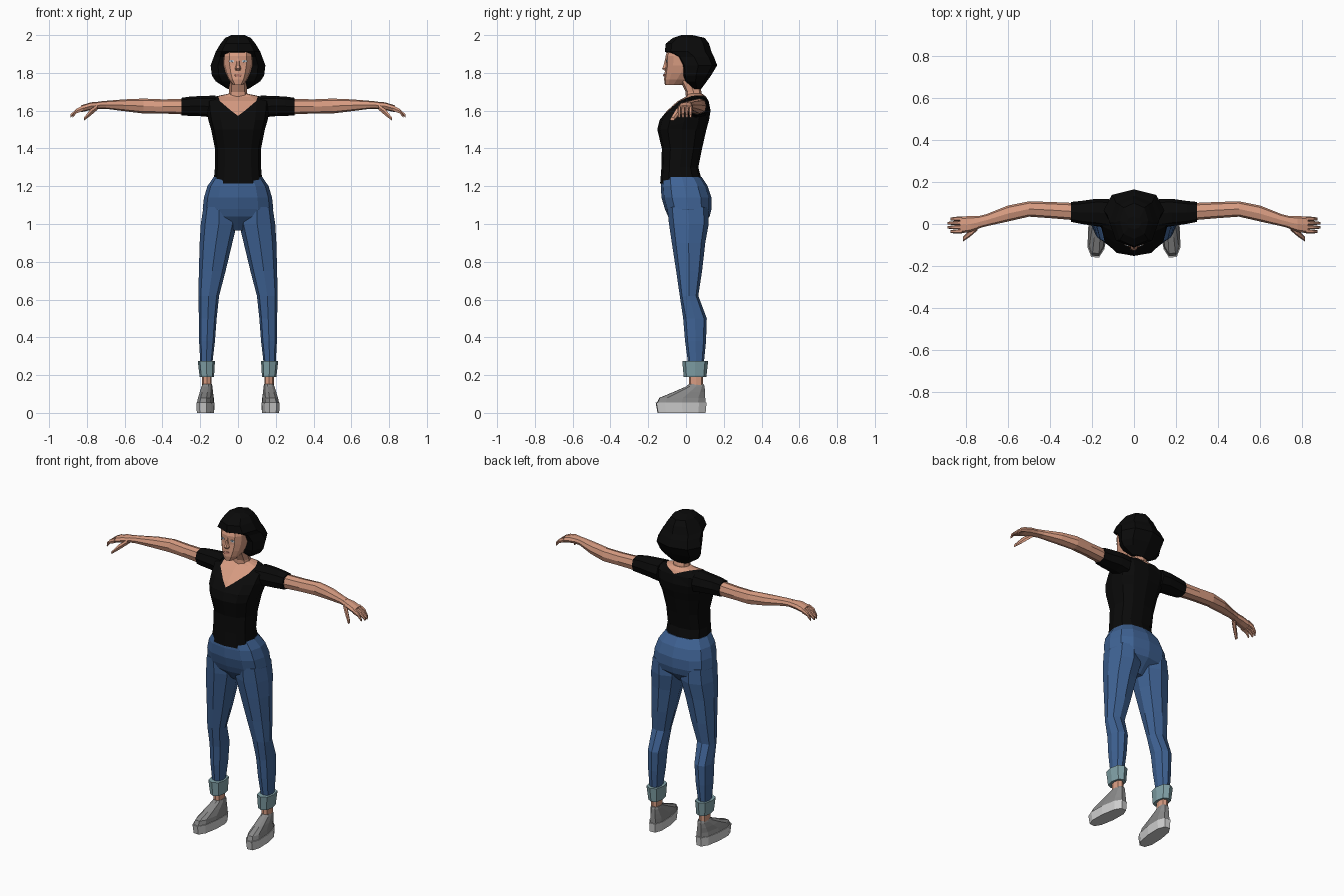
import bpy, bmesh, math
from mathutils import Vector, Matrix
from mathutils.bvhtree import BVHTree

default = bpy.data.objects.get("Cube")
if default:
    bpy.data.objects.remove(default, do_unlink=True)


def material(name, r, g, b):
    mat = bpy.data.materials.new(name)
    mat.use_nodes = True
    mat.diffuse_color = (r, g, b, 1)
    shader = mat.node_tree.nodes["Principled BSDF"]
    shader.inputs["Base Color"].default_value = (r, g, b, 1)
    shader.inputs["Roughness"].default_value = 0.9
    return mat


skin = material("skin", .68, .33, .22)
black = material("black", .003, .003, .003)
denim = material("denim", .05, .125, .30)
turn_up = material("pale_denim", .22, .36, .39)
shoe_grey = material("shoe_grey", .25, .25, .25)
sole_grey = material("sole_grey", .62, .62, .62)
lip = material("lip", .50, .20, .15)
eye_white = material("eye_white", .60, .65, .68)
iris = material("iris", .10, .16, .22)


def finish(name, bm, mats, mirror=False):
    """Turn a bmesh into a named object, optionally mirrored across x."""
    bmesh.ops.recalc_face_normals(bm, faces=bm.faces)
    mesh = bpy.data.meshes.new(name)
    bm.to_mesh(mesh)
    bm.free()
    for mat in mats:
        mesh.materials.append(mat)
    obj = bpy.data.objects.new(name, mesh)
    bpy.context.collection.objects.link(obj)
    if mirror:
        mod = obj.modifiers.new("Mirror", 'MIRROR')
        mod.use_mirror_merge = False
    return obj


def sym(t, half, front, back):
    return (t, -half, half, front, back)


def loft_mesh(rings, axis='z', sides=8, power=.8):
    """Skin rounded rings; each ring is (position, min a, max a, min b, max b)."""
    bm = bmesh.new()
    loops = []
    for t, a0, a1, b0, b1 in rings:
        loop = []
        for i in range(sides):
            ang = math.tau * i / sides
            c, s = math.cos(ang), math.sin(ang)
            a = (a0 + a1) / 2 + (a1 - a0) / 2 * math.copysign(abs(c) ** power, c)
            b = (b0 + b1) / 2 + (b1 - b0) / 2 * math.copysign(abs(s) ** power, s)
            loop.append(bm.verts.new((a, b, t) if axis == 'z' else (t, a, b)))
        loops.append(loop)
    for low, high in zip(loops, loops[1:]):
        for i in range(sides):
            j = (i + 1) % sides
            bm.faces.new((low[i], low[j], high[j], high[i]))
    bm.faces.new(loops[0][::-1])
    bm.faces.new(loops[-1])
    return bm


def loft(name, mat, rings, axis='z', sides=8, mirror=False, turn=0, power=.8):
    bm = loft_mesh(rings, axis, sides, power)
    if turn:
        bmesh.ops.rotate(bm, verts=bm.verts, cent=(.17, 0, 0),
                         matrix=Matrix.Rotation(turn, 3, 'Z'))
    return finish(name, bm, [mat], mirror)


# Shirt body, with the skin of the V neckline cut into it
bm = loft_mesh([
    sym(1.215, .13, -.137, .088), sym(1.30, .122, -.13, .065),
    sym(1.40, .122, -.128, .085), sym(1.50, .142, -.152, .108),
    sym(1.55, .157, -.14, .122), sym(1.60, .165, -.10, .13),
    sym(1.65, .17, -.045, .12), sym(1.675, .12, .0, .105),
    sym(1.69, .05, .01, .085)], sides=12)
neck_point = Vector((0, -.10, 1.58))
cuts = [Vector((side * -.5, -.35, 1)) for side in (-1, 1)]
for normal in cuts:
    bmesh.ops.bisect_plane(bm, geom=bm.verts[:] + bm.edges[:] + bm.faces[:],
                           plane_co=neck_point, plane_no=normal)
for face in bm.faces:
    offset = face.calc_center_median() - neck_point
    face.material_index = int(all(offset.dot(n) > 0 for n in cuts))
finish("shirt", bm, [black, skin])

loft("sleeves", black, [
    (.12, -.02, .12, 1.56, 1.68), (.18, -.01, .12, 1.57, 1.678),
    (.25, .0, .11, 1.572, 1.675), (.30, .01, .105, 1.575, 1.668)],
    axis='x', mirror=True)

# Arms and hands
loft("arms", skin, [
    (.28, .018, .10, 1.58, 1.662), (.40, .028, .105, 1.585, 1.66),
    (.50, .035, .108, 1.585, 1.664), (.60, .012, .088, 1.597, 1.66),
    (.70, -.01, .048, 1.61, 1.652), (.74, -.02, .038, 1.61, 1.648)],
    axis='x', mirror=True)
loft("palms", skin, [
    (.73, -.018, .038, 1.61, 1.648), (.78, -.038, .038, 1.603, 1.644),
    (.83, -.045, .035, 1.592, 1.628)], axis='x', mirror=True)
for i, finger in enumerate(("index", "middle", "ring", "little")):
    y = -.045 + i * .02
    tip = .875 if i in (0, 3) else .888
    loft(finger + "_fingers", skin, [
        (.82, y, y + .021, 1.597, 1.63), (.855, y, y + .019, 1.585, 1.612),
        (tip, y + .003, y + .015, 1.562, 1.58)], axis='x', sides=6, mirror=True)
loft("thumbs", skin, [
    (.745, -.03, .01, 1.602, 1.635), (.78, -.06, -.028, 1.572, 1.61),
    (.815, -.084, -.06, 1.546, 1.565)], axis='x', sides=6, mirror=True)

# Neck, head and nose
loft("neck", skin, [
    sym(1.64, .06, .0, .09), sym(1.70, .047, -.002, .082),
    sym(1.80, .047, -.05, .055)])
head = loft("head", skin, [
    sym(1.737, .028, -.112, -.02), sym(1.765, .05, -.116, .02),
    sym(1.80, .066, -.113, .06), sym(1.84, .077, -.108, .08),
    sym(1.89, .08, -.108, .09), sym(1.94, .07, -.09, .08)], sides=12)
loft("nose", skin, [
    sym(1.812, .013, -.117, -.09), sym(1.822, .017, -.128, -.09),
    sym(1.845, .009, -.119, -.09), sym(1.875, .007, -.111, -.09)], sides=6)

# Eyes and mouth as thin plates laid on the face
surface = BVHTree.FromPolygons([v.co for v in head.data.vertices],
                               [p.vertices[:] for p in head.data.polygons])


def plate(name, mat, x, z, width, height, depth, mirror):
    point, normal, _, _ = surface.ray_cast(Vector((x, -1, z)), Vector((0, 1, 0)))
    bm = bmesh.new()
    bmesh.ops.create_circle(bm, cap_ends=True, segments=6, radius=.5)
    bmesh.ops.scale(bm, verts=bm.verts, vec=(width, height, 1))
    solid = bmesh.ops.extrude_face_region(bm, geom=bm.faces[:])
    top = [v for v in solid["geom"] if isinstance(v, bmesh.types.BMVert)]
    bmesh.ops.translate(bm, verts=top, vec=(0, 0, depth))
    turn = normal.to_track_quat('Z', 'Y').to_matrix().to_4x4()
    bm.transform(Matrix.Translation(point) @ turn)
    finish(name, bm, [mat], mirror)


plate("eyes", eye_white, .033, 1.862, .03, .013, .003, True)
plate("irises", iris, .033, 1.862, .011, .011, .004, True)
plate("mouth", lip, 0, 1.787, .046, .014, .003, False)

# Bobbed hair with a fringe over the forehead
loft("hair", black, [
    sym(1.715, .055, .035, .08), sym(1.755, .118, -.01, .11),
    sym(1.785, .138, -.025, .132), sym(1.84, .145, -.035, .165),
    sym(1.885, .128, -.06, .148), sym(1.912, .118, -.112, .135),
    sym(1.955, .092, -.107, .122), sym(1.985, .068, -.07, .10),
    sym(2.0, .035, -.025, .035)], sides=8, power=.9)

# Jeans: seat, legs and turn-ups
loft("jeans_seat", denim, [
    sym(.965, .03, -.03, .05), sym(1.04, .17, -.095, .125),
    sym(1.08, .187, -.112, .135), sym(1.14, .18, -.13, .135),
    sym(1.20, .162, -.133, .115), sym(1.25, .128, -.128, .082)], sides=12)
loft("jeans_legs", denim, [
    (.27, .135, .20, .01, .095), (.38, .122, .206, -.005, .106),
    (.50, .113, .207, -.015, .11), (.62, .10, .21, -.033, .065),
    (.75, .066, .207, -.052, .085), (.90, .03, .203, -.075, .102),
    (1.0, .006, .197, -.09, .12), (1.09, .02, .183, -.10, .12)], mirror=True)
loft("turn_ups", turn_up, [
    (.19, .127, .203, -.012, .108), (.275, .122, .213, -.02, .117)], mirror=True)

# Ankles and shoes
loft("ankles", skin, [(.12, .14, .19, .015, .09), (.22, .14, .19, .015, .09)],
     mirror=True)
loft("shoe_uppers", shoe_grey, [
    (.05, .125, .214, -.16, .107), (.08, .128, .208, -.145, .106),
    (.11, .134, .204, -.07, .103), (.14, .14, .198, .0, .10),
    (.152, .143, .194, .015, .095)], sides=10, mirror=True, turn=.1)
loft("shoe_soles", sole_grey, [
    (0, .126, .214, -.155, .108), (.055, .122, .217, -.165, .113)],
    sides=10, mirror=True, turn=.1)
